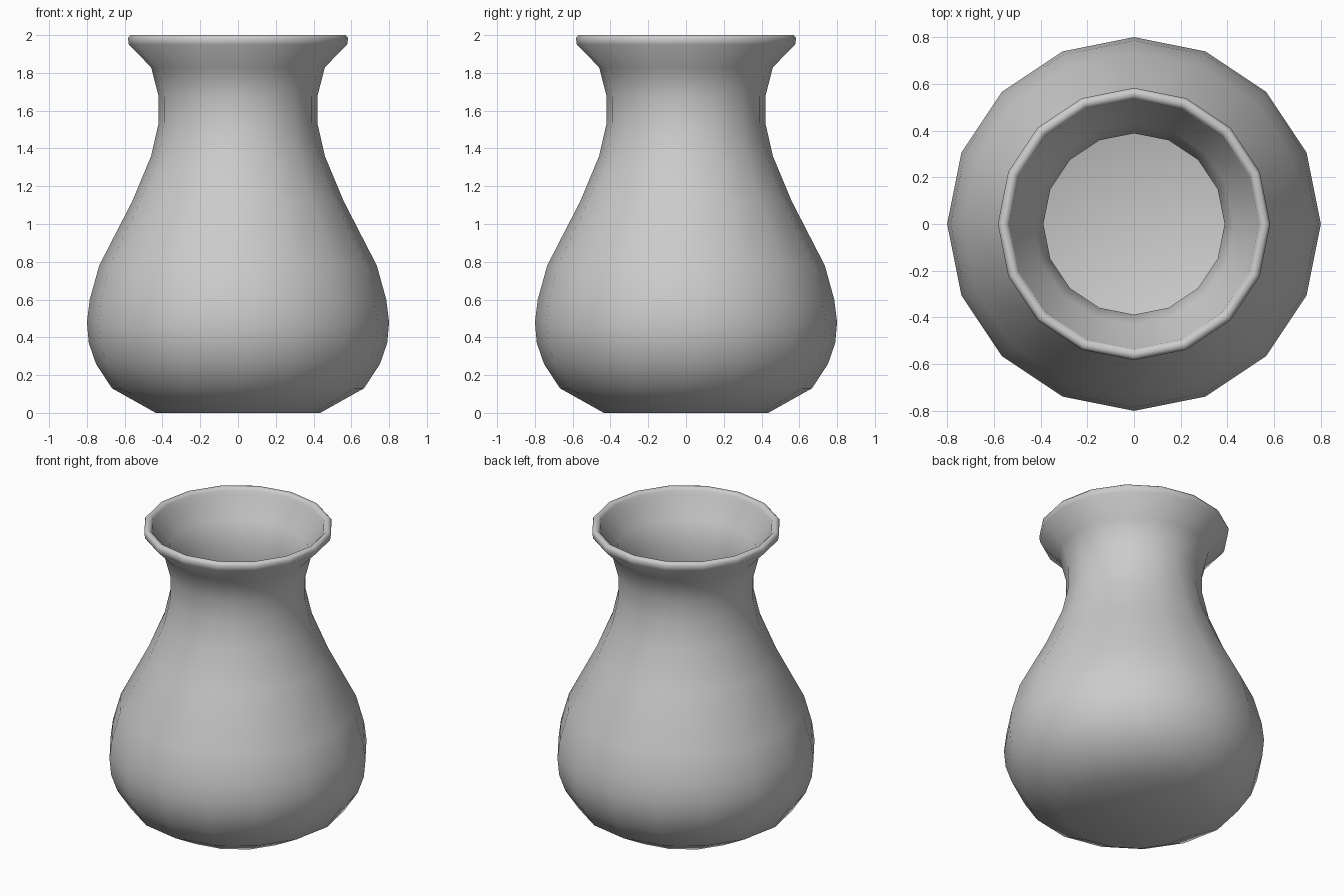
import bpy, bmesh, math

if "Cube" in bpy.data.objects:
    bpy.data.objects.remove(bpy.data.objects["Cube"])

SIDES = 16

# radius, height: outer wall, rounded lip, then inner wall down to the floor
outer = [(0.435, 0.0), (0.667, 0.13), (0.752, 0.26), (0.79, 0.37), (0.80, 0.48),
         (0.785, 0.60), (0.735, 0.78), (0.56, 1.12), (0.46, 1.36), (0.42, 1.535),
         (0.42, 1.675), (0.46, 1.83)]
lip = [(0.578, 1.95), (0.583, 1.985), (0.57, 2.0), (0.55, 2.0), (0.535, 1.985), (0.53, 1.96)]
inner = [(0.43, 1.84), (0.388, 1.68), (0.388, 1.53), (0.428, 1.35), (0.525, 1.11),
         (0.70, 0.77), (0.75, 0.60), (0.765, 0.48), (0.755, 0.38), (0.72, 0.275),
         (0.645, 0.155), (0.425, 0.035)]

bm = bmesh.new()
rings = []
for r, z in outer + lip + inner:
    rings.append([bm.verts.new((r * math.cos(2 * math.pi * i / SIDES),
                                r * math.sin(2 * math.pi * i / SIDES), z))
                  for i in range(SIDES)])

# walls
for a, b in zip(rings, rings[1:]):
    for i in range(SIDES):
        j = (i + 1) % SIDES
        bm.faces.new((a[i], a[j], b[j], b[i]))

# base and inside floor
bm.faces.new(rings[0][::-1])
bm.faces.new(rings[-1])
bmesh.ops.recalc_face_normals(bm, faces=bm.faces)
for f in bm.faces:
    f.smooth = True

mesh = bpy.data.meshes.new("vase")
bm.to_mesh(mesh)
bm.free()
vase = bpy.data.objects.new("vase", mesh)
bpy.context.collection.objects.link(vase)
